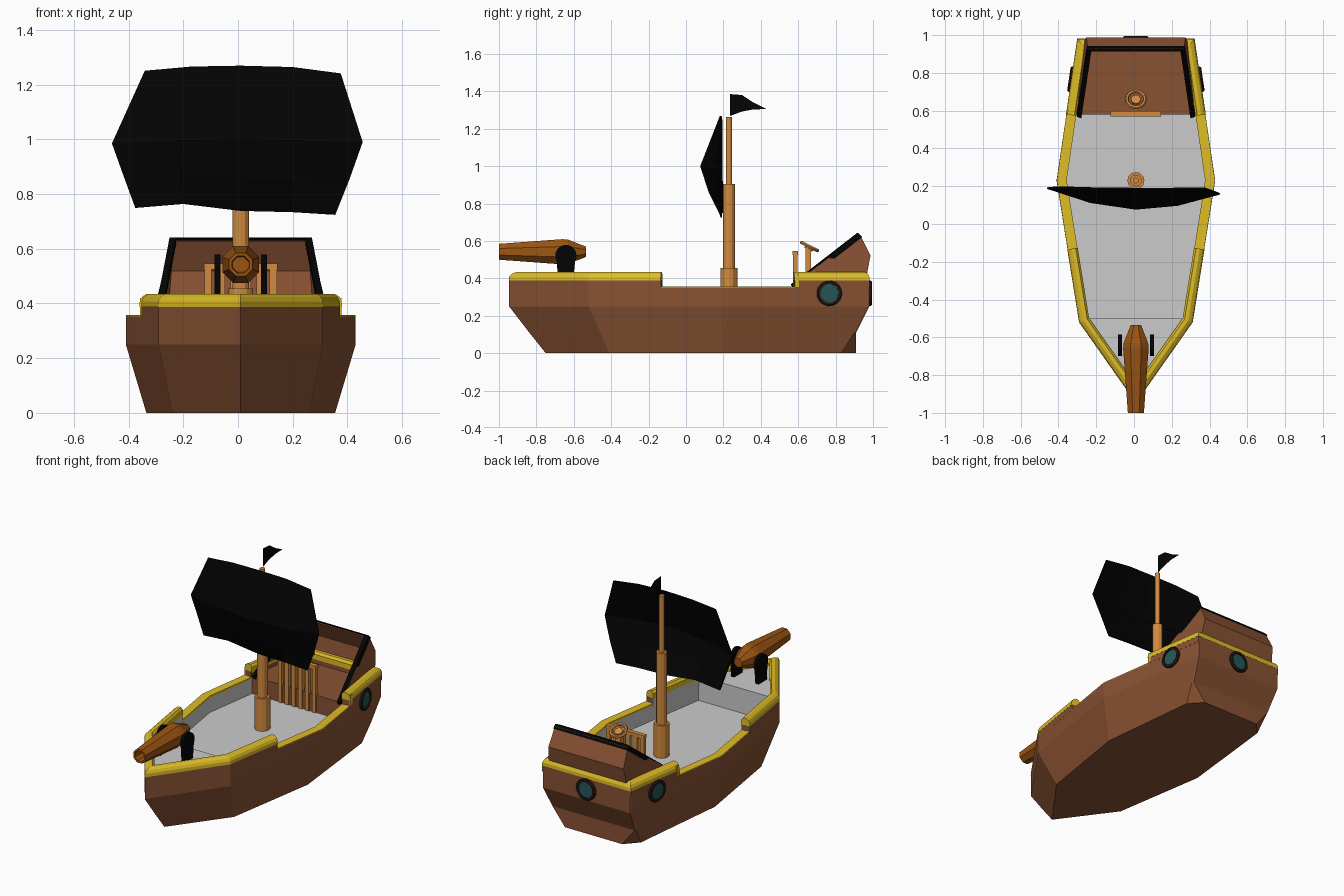
import bpy, bmesh, math
from mathutils import Vector

if "Cube" in bpy.data.objects:
    bpy.data.objects.remove(bpy.data.objects["Cube"])

CX = 0.01  # hull centre line


def mat(name, r, g, b):
    m = bpy.data.materials.new(name)
    m.diffuse_color = (r, g, b, 1)
    m.use_nodes = True
    m.node_tree.nodes["Principled BSDF"].inputs["Base Color"].default_value = m.diffuse_color
    return m


BROWN = mat("hull_brown", .25, .085, .033)
GOLD = mat("rail_yellow", .74, .51, .02)
WOOD = mat("light_wood", .65, .26, .05)
RUST = mat("barrel_brown", .33, .09, .006)
BLACK = mat("black", .001, .001, .001)
FRAME = mat("dark_frame", .02, .01, .008)
GLASS = mat("glass", .02, .095, .1)


def make(name, verts, faces, m=None, dx=CX, thick=0):
    me = bpy.data.meshes.new(name)
    me.from_pydata([(x + dx, y, z) for x, y, z in verts], [], faces)
    bm = bmesh.new()
    bm.from_mesh(me)
    bmesh.ops.recalc_face_normals(bm, faces=bm.faces)
    bm.to_mesh(me)
    bm.free()
    ob = bpy.data.objects.new(name, me)
    bpy.context.collection.objects.link(ob)
    if m:
        me.materials.append(m)
    if thick:
        s = ob.modifiers.new("thickness", 'SOLIDIFY')
        s.thickness, s.offset = thick, 0
    return ob


def loft(name, rings, m, caps=(True, True), dx=CX):
    n = len(rings[0])
    verts = [p for r in rings for p in r]
    faces = [(i * n + j, i * n + (j + 1) % n, (i + 1) * n + (j + 1) % n, (i + 1) * n + j)
             for i in range(len(rings) - 1) for j in range(n)]
    if caps[0]:
        faces.append(tuple(range(n)))
    if caps[1]:
        faces.append(tuple(range(len(verts) - n, len(verts))))
    return make(name, verts, faces, m, dx)


def level(plan, z):
    return [(p[0], p[1], z) for p in plan]


def inset(path, d, closed=False):
    """Move a counter-clockwise plan path inwards with mitred corners."""
    out, n = [], len(path)
    for i, p in enumerate(path):
        p = Vector(p)
        dirs = []
        if closed or i > 0:
            dirs.append((p - Vector(path[i - 1])).normalized())
        if closed or i < n - 1:
            dirs.append((Vector(path[(i + 1) % n]) - p).normalized())
        ns = [Vector((-t.y, t.x)) for t in dirs]
        s = sum(ns, Vector((0, 0))).normalized()
        out.append(p + s * d / s.dot(ns[0]))
    return out


def band(name, path, profile, m):
    cols = [[(q.x, q.y, z) for q in inset(path, d)] for d, z in profile]
    return loft(name, [[c[i] for c in cols] for i in range(len(path))], m)


def box(name, lo, hi, m):
    plan = [(lo[0], lo[1]), (hi[0], lo[1]), (hi[0], hi[1]), (lo[0], hi[1])]
    return loft(name, [level(plan, lo[2]), level(plan, hi[2])], m)


def lathe(name, profile, origin, axis, n, m, caps=(True, True), turn=0.0):
    """Profile of (radius, distance) revolved round an axis."""
    q = Vector((0, 0, 1)).rotation_difference(Vector(axis))
    rings = [[tuple(Vector(origin) + q @ Vector((r * math.cos(a), r * math.sin(a), h)))
              for a in [2 * math.pi * (k + turn) / n for k in range(n)]] for r, h in profile]
    return loft(name, rings, m, caps)


def full(half):
    """Mirror a half outline (bow point first) into a closed ring."""
    return half + [(-x, y) for x, y in reversed(half[1:])]


def flip(path):
    return [(-x, y) for x, y in reversed(path)]


# Hull shell
bottom = full([(0, -.75), (.25, -.41), (.345, .19), (.275, .83), (.2, .91)])
low = full([(0, -.838), (.272, -.458), (.378, .208), (.292, .9), (.287, .91)])
side = full([(0, -.946), (.30, -.52), (.42, .23), (.31, .972), (.305, .98)])
loft("hull", [level(bottom, 0), level(low, .11), level(side, .25), level(side, .352)],
     BROWN, (True, False))

# Grey deck lining
DECK, FORE, HELM = .25, .405, .36
inner = inset(full([(0, -.946), (.30, -.52), (.42, .23), (.31, .98)]), .05, True)
loft("main_deck", [level(inner, z) for z in (DECK, .352)], None, (True, False))
fore_plan = [(-.255, -.5), (0, -.86), (.255, -.5)]
loft("fore_deck", [level(fore_plan, z) for z in (DECK, FORE)], None)

# Quarterdeck
quarter = [(-.33, .58), (.33, .58), (.27, .95), (-.27, .95)]
loft("quarter_deck", [level(quarter, z) for z in (DECK, HELM)], BROWN)

# Bulwarks and yellow rails
fore = [(-.362, -.135), (-.30, -.52), (0, -.946), (.30, -.52), (.362, -.135)]
aft = [(.369, .58), (.31, .98), (-.31, .98), (-.369, .58)]
mid = [(.362, -.135), (.42, .23), (.369, .58)]
rail = [(-.001, .388), (0, .408), (.008, .424), (.024, .435), (.044, .435), (.055, .42), (.055, .388)]
for tag, path in (("fore", fore), ("aft", aft)):
    band(tag + "_bulwark", path, [(0, .35), (0, .39), (.05, .39), (.05, .35)], BROWN)
    band(tag + "_rail", path, rail, GOLD)
band("fore_lining", fore, [(.045, .34), (.045, .392), (.054, .392), (.054, .34)], None)
for tag, path in (("right", mid), ("left", flip(mid))):
    band(tag + "_mid_rail", path, [(.001, .345), (.001, .357), (.053, .357), (.053, .345)], GOLD)
for s in (1, -1):
    x = sorted((s * .368, s * .314))
    box(("right" if s > 0 else "left") + "_rail_end", (x[0], .579, .355), (x[1], .603, .42), GOLD)

# Stern cabin walls, leaning out then in
prof = [(.3, .63, .41), (.25, .925, .63), (.258, .98, .52), (.268, .96, .41)]
verts = prof + [(-x, y, z) for x, y, z in prof]
make("stern_wall", verts, [(0, 1, 2, 3), (4, 5, 6, 7), (1, 5, 6, 2), (2, 6, 7, 3)],
     BROWN, thick=.016)

# Black trim on the sloping cabin edge
path = [(.303, .575, .355), (.25, .93, .63), (-.25, .93, .63), (-.303, .575, .355)]
rings = []
for x, y, z in path:
    s = math.copysign(1, x)
    rings.append([(x + s * .01, y - .008, z + .012), (x - s * .014, y - .016, z + .012),
                  (x - s * .014, y + .006, z - .012), (x + s * .01, y + .012, z - .010)])
loft("cabin_trim", rings, BLACK)

# Portholes
holes = {"stern": ((0, .974, .32), (0, 1, 0))}
for tag, s in (("right", 1), ("left", -1)):
    holes[tag] = ((s * .335, .765, .32), (s * .989, .146, 0))
for tag, (o, ax) in holes.items():
    lathe(tag + "_porthole_frame", [(.068, 0), (.068, .014), (.062, .02), (.05, .02), (.05, .008)],
          o, ax, 16, FRAME, (True, False))
    lathe(tag + "_porthole_glass", [(.052, 0), (.052, .013)], o, ax, 16, GLASS)

# Mast
lathe("mast", [(.045, DECK), (.045, .455), (.031, .455), (.031, .905), (.016, .905), (.016, 1.262)],
      (0, .23, 0), (0, 0, 1), 12, WOOD)

# Flag, a single thin sheet
flag = [(.235, 1.385), (.30, 1.38), (.36, 1.34), (.43, 1.305), (.36, 1.303), (.30, 1.292), (.235, 1.268)]
make("flag", [(0, y, z) for y, z in flag], [tuple(range(7))], BLACK)

# Billowing sail: rows of (x, y, z)
rows = [
    [(-.34, .19, 1.25), (-.17, .188, 1.265), (.01, .185, 1.268), (.2, .188, 1.263), (.375, .19, 1.24)],
    [(-.46, .19, .985), (-.23, .115, .995), (.01, .08, 1.0), (.23, .10, .995), (.455, .16, .99)],
    [(-.415, .195, .86), (-.21, .15, .865), (.01, .125, .86), (.21, .14, .855), (.405, .18, .85)],
    [(-.375, .195, .75), (-.2, .19, .765), (.01, .188, .74), (.2, .188, .735), (.355, .19, .725)],
]
faces = [(i * 5 + j, i * 5 + j + 1, i * 5 + j + 6, i * 5 + j + 5) for i in range(3) for j in range(4)]
make("sail", [p for r in rows for p in r], faces, BLACK, dx=0, thick=.008)

# Cannon barrel with hollow muzzle
lathe("cannon_barrel", [(.03, -.535), (.07, -.63), (.073, -.66), (.046, -1.0), (.034, -1.0), (.03, -.93)],
      (0, 0, .542), (0, 1, 0), 8, RUST, turn=.5)

# Cannon cheeks with round tops
arc = [(-.642 + .057 * math.cos(a), .522 + .057 * math.sin(a))
       for a in [math.radians(-30 + 24 * k) for k in range(11)]]
cheek = [(-.602, FORE)] + arc + [(-.685, FORE)]
for tag, s in (("right", 1), ("left", -1)):
    loft(tag + "_cannon_cheek", [[(s * x, y, z) for y, z in cheek] for x in (.074, .096)], BLACK)

# Slatted railing in front of the helm
for k in range(6):
    x = -.119 + .0476 * k
    box(f"railing_post_{k + 1}", (x - .013, .572, DECK), (x + .013, .596, .54), WOOD)
box("railing_bar", (-.134, .57, .525), (.134, .598, .547), WOOD)

# Helm post and tilted wheel
box("helm_post", (-.02, .64, HELM), (.02, .667, .56), WOOD)
axis = (0, math.sin(math.radians(27)), math.cos(math.radians(27)))
wheel = [(.048 + .01 * math.cos(a), .01 * math.sin(a)) for a in
         [2 * math.pi * k / 6 for k in range(7)]]
lathe("helm_wheel", wheel, (0, .66, .57), axis, 14, WOOD, (False, False))
lathe("helm_hub", [(.026, -.014), (.026, .002)], (0, .66, .566), axis, 10, WOOD)
